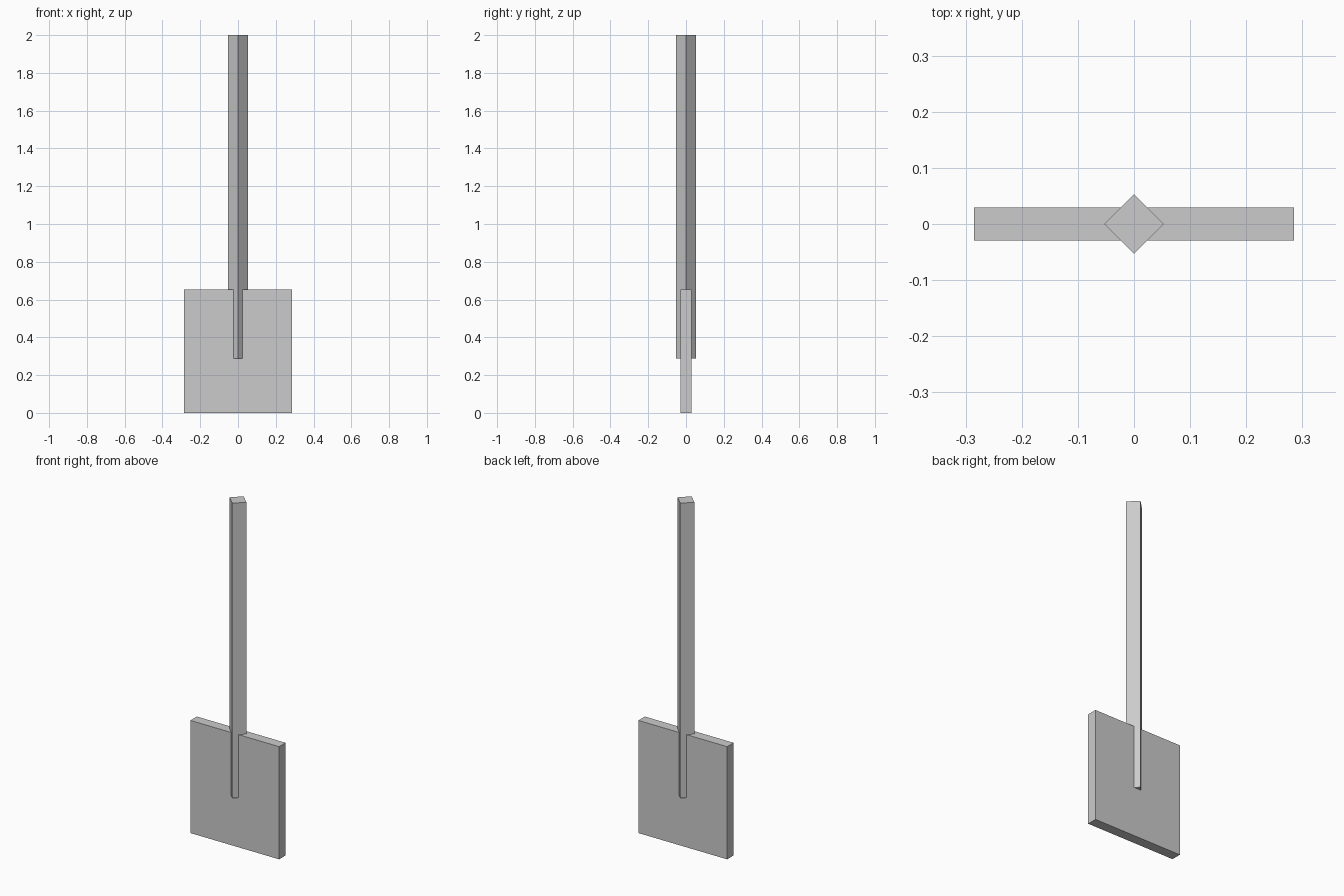
import bpy
from math import pi

if "Cube" in bpy.data.objects:
    bpy.data.objects.remove(bpy.data.objects["Cube"])


def box(name, size, z_bottom, turn=0.0):
    bpy.ops.mesh.primitive_cube_add(size=1, location=(0, 0, z_bottom + size[2] / 2))
    ob = bpy.context.object
    ob.name = name
    ob.scale = size
    ob.rotation_euler.z = turn
    bpy.ops.object.transform_apply(location=False, rotation=True, scale=True)
    return ob


# Flat square blade
box("blade", (0.57, 0.059, 0.654), 0.0)

# Square handle turned 45 degrees, sunk into the blade
side = 0.053 * 2 ** 0.5
box("handle", (side, side, 2.0 - 0.288), 0.288, pi / 4)
